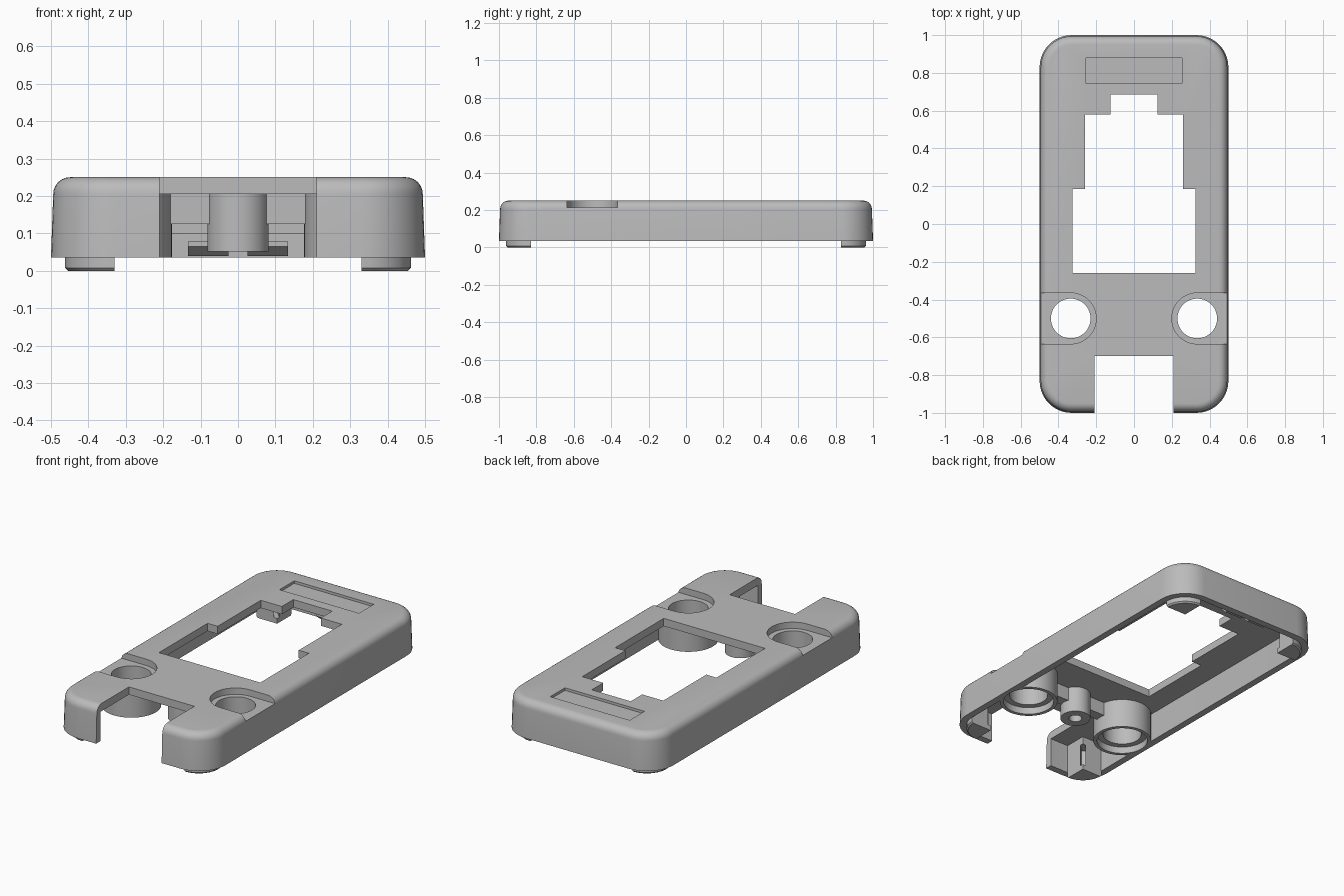
import bpy, bmesh, math

cube = bpy.data.objects.get("Cube")
if cube:
    bpy.data.objects.remove(cube, do_unlink=True)

grey = bpy.data.materials.new("plain_grey")
grey.use_nodes = True
grey.diffuse_color = (0.5, 0.5, 0.5, 1)
grey.node_tree.nodes["Principled BSDF"].inputs["Base Color"].default_value = (0.5, 0.5, 0.5, 1)

BOTTOM, CEILING, TOP = 0.035, 0.205, 0.25


def loft(name, rings):
    """Closed solid through matching rings of (x, y, z) points."""
    bm = bmesh.new()
    loops = [[bm.verts.new(p) for p in ring] for ring in rings]
    n = len(loops[0])
    for a, b in zip(loops, loops[1:]):
        for i in range(n):
            j = (i + 1) % n
            bm.faces.new((a[i], a[j], b[j], b[i]))
    bm.faces.new(loops[0][::-1])
    bm.faces.new(loops[-1])
    bmesh.ops.recalc_face_normals(bm, faces=bm.faces[:])
    mesh = bpy.data.meshes.new(name)
    bm.to_mesh(mesh)
    bm.free()
    mesh.materials.append(grey)
    obj = bpy.data.objects.new(name, mesh)
    bpy.context.collection.objects.link(obj)
    return obj


def prism(name, outline, z0, z1):
    return loft(name, [[(x, y, z) for x, y in outline] for z in (z0, z1)])


def box(name, x0, x1, y0, y1, z0, z1):
    return prism(name, [(x0, y0), (x1, y0), (x1, y1), (x0, y1)], z0, z1)


def arc(cx, cy, r, a0, a1, n):
    angles = [math.radians(a0 + (a1 - a0) * i / n) for i in range(n + 1)]
    return [(cx + r * math.cos(a), cy + r * math.sin(a)) for a in angles]


def cylinder(name, x, y, r, z0, z1):
    return prism(name, arc(x, y, r, 0, 360, 48)[:-1], z0, z1)


def rounded(hx, hy, r):
    pts = []
    for k, (sx, sy) in enumerate(((1, 1), (-1, 1), (-1, -1), (1, -1))):
        pts += arc(sx * (hx - r), sy * (hy - r), r, 90 * k, 90 * k + 90, 10)
    return pts


def combine(target, tool, operation="DIFFERENCE"):
    mod = target.modifiers.new("join", "BOOLEAN")
    mod.operation, mod.object, mod.solver = operation, tool, "EXACT"
    bpy.context.view_layer.objects.active = target
    bpy.ops.object.modifier_apply(modifier=mod.name)
    bpy.data.objects.remove(tool, do_unlink=True)


# Outer shell: slight draft on the sides, rounded top edge
levels = [(BOTTOM, 0)]
for i in range(7):
    a = math.radians(15 * i)
    levels.append((CEILING + 0.045 * math.sin(a), 0.006 + 0.045 * (1 - math.cos(a))))
shell = loft("shell", [[(x, y, z) for x, y in rounded(0.5 - d, 1 - d, 0.17 - d)]
                       for z, d in levels])
combine(shell, prism("cavity", rounded(0.46, 0.96, 0.13), -0.1, CEILING))

# Screw tubes with a side recess, through hole and counterbore
for s in (1, -1):
    cx, cy = s * 0.335, -0.5
    combine(shell, cylinder("tube", cx, cy, 0.158, BOTTOM, 0.225), "UNION")
    recess = arc(cx, cy, 0.135, 90, 90 + s * 180, 24)
    recess += [(s * 0.6, cy - 0.135), (s * 0.6, cy + 0.135)]
    combine(shell, prism("recess", recess, 0.213, 0.4))
    combine(shell, cylinder("hole", cx, cy, 0.105, -0.1, 0.4))
    combine(shell, cylinder("counterbore", cx, cy, 0.138, -0.1, 0.075))

# Stepped window, front notch and shallow label recess
half = [(0.325, -0.26), (0.325, 0.185), (0.26, 0.185), (0.26, 0.58), (0.125, 0.58), (0.125, 0.685)]
window = half + [(-x, y) for x, y in reversed(half)]
combine(shell, prism("window", window, 0.1, 0.4))
combine(shell, box("notch", -0.21, 0.21, -1.2, -0.7, -0.1, 0.4))
combine(shell, box("label_recess", -0.255, 0.255, 0.745, 0.88, 0.235, 0.4))

parts = [shell]

# Central screw post with a blind hole, and ribs to the tubes
post = cylinder("screw_post", 0, -0.5, 0.082, 0.052, 0.215)
combine(post, cylinder("post_hole", 0, -0.5, 0.035, -0.1, 0.17))
parts.append(post)
for s, side in ((1, "left"), (-1, "right")):
    x0, x1 = sorted((s * 0.07, s * 0.19))
    parts.append(box(side + "_rib", x0, x1, -0.53, -0.47, 0.125, 0.215))

# Corner columns that project below the shell as feet, each with a slot
for sx, side in ((1, "left"), (-1, "right")):
    for sy, end in ((1, "back"), (-1, "front")):
        cx, cy = sx * 0.33, sy * 0.83
        mid = math.degrees(math.atan2(sy, sx))

        def fan(r):
            return [(cx, cy)] + arc(cx, cy, r, mid - 45, mid + 45, 10)

        foot = loft(f"{end}_{side}_foot", [[(x, y, z) for x, y in fan(r)] for z, r in
                    ((0, 0.124), (0.008, 0.132), (0.215, 0.132))])
        c, w = math.cos(math.radians(mid)), 0.014
        d = math.sin(math.radians(mid))
        slot = [(cx + u * c - v * d, cy + u * d + v * c)
                for u, v in ((-0.05, -w), (0.08, -w), (0.08, w), (-0.05, w))]
        combine(foot, prism("slot", slot, 0.03, 0.16))
        parts.append(foot)

# Snap hooks and ledge inside the back wall
for s, side in ((1, "left"), (-1, "right")):
    x0, x1 = sorted((s * 0.025, s * 0.133))
    section = ((0.965, 0.04), (0.94, 0.04), (0.91, 0.065), (0.91, 0.078), (0.965, 0.078))
    parts.append(loft(side + "_snap_hook", [[(x, y, z) for y, z in section] for x in (x0, x1)]))
parts.append(box("back_ledge", -0.2, 0.2, 0.935, 0.965, 0.1, 0.125))

# Smooth curved surfaces, keep edges sharp
for obj in bpy.context.view_layer.objects:
    obj.select_set(obj in parts)
bpy.context.view_layer.objects.active = shell
bpy.ops.object.shade_smooth_by_angle(angle=math.radians(30))
